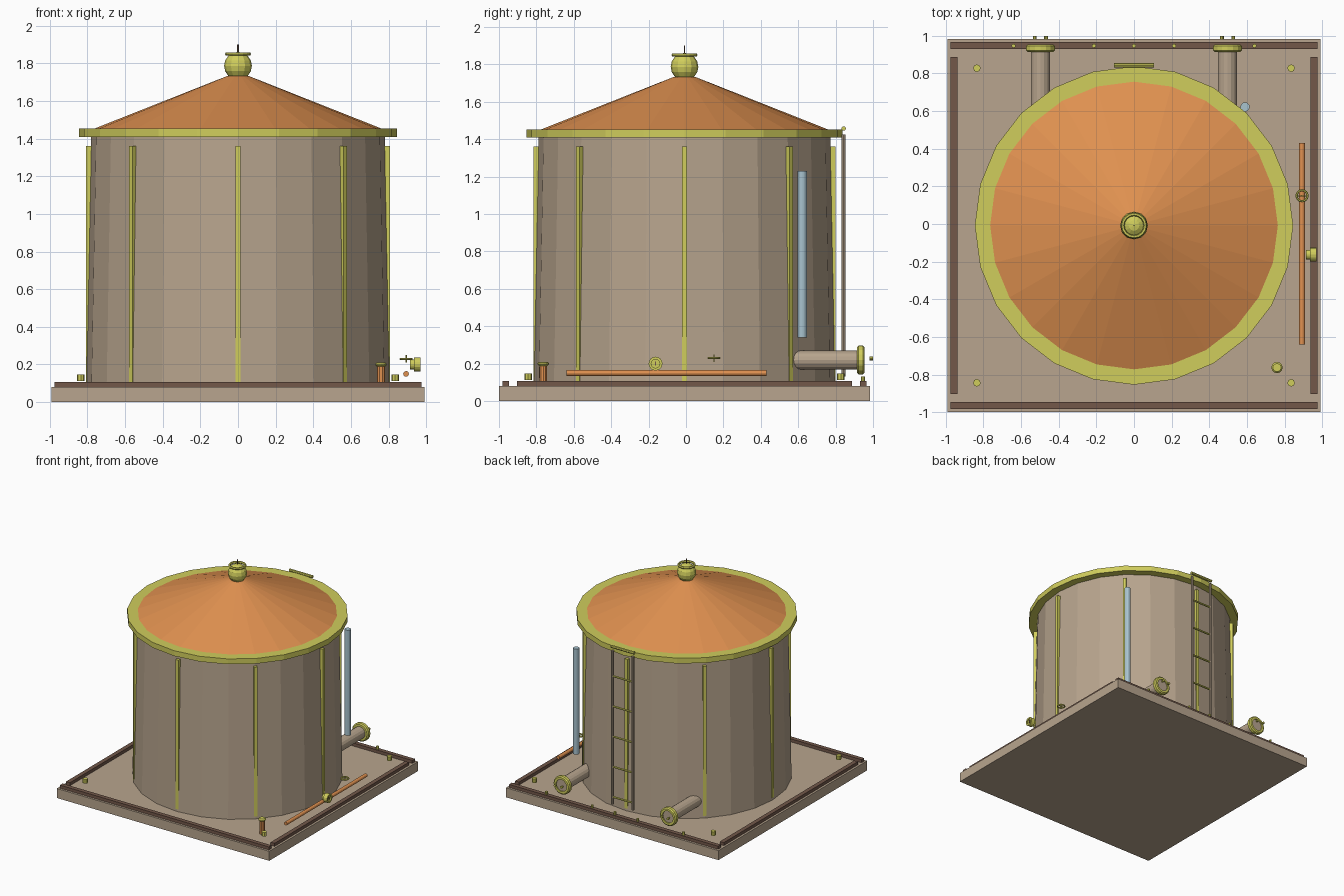
import bpy, bmesh, math
from mathutils import Vector

if "Cube" in bpy.data.objects:
    bpy.data.objects.remove(bpy.data.objects["Cube"])

CY = -0.008  # y of the tank axis and the base centre


def material(name, rgb):
    m = bpy.data.materials.new(name)
    lin = [((c / 255 + 0.055) / 1.055) ** 2.4 for c in rgb]
    m.diffuse_color = (*lin, 1)
    m.use_nodes = True
    m.node_tree.nodes["Principled BSDF"].inputs["Base Color"].default_value = m.diffuse_color
    return m


BEIGE = material("beige", (184, 165, 142))
ORANGE = material("orange", (224, 145, 80))
YELLOW = material("yellow", (208, 205, 92))
BROWN = material("dark brown", (115, 88, 74))
BLUE = material("pale blue", (168, 195, 207))


def finish(name, bm, mat):
    bmesh.ops.recalc_face_normals(bm, faces=bm.faces)
    me = bpy.data.meshes.new(name)
    bm.to_mesh(me)
    bm.free()
    me.materials.append(mat)
    ob = bpy.data.objects.new(name, me)
    bpy.context.collection.objects.link(ob)
    return ob


def box(name, mat, lo, hi, turn=0.0):
    """Box between two corners, optionally turned about the tank axis."""
    bm = bmesh.new()
    bmesh.ops.create_cube(bm, size=1)
    for v in bm.verts:
        v.co = Vector([l + (c + 0.5) * (h - l) for c, l, h in zip(v.co, lo, hi)])
    ob = finish(name, bm, mat)
    if turn is not None and turn != 0.0:
        ob.rotation_euler.z = turn
    return ob


def lathe(name, mat, profile, at, axis=(0, 0, 1), sides=12, closed=False):
    """Spin (radius, height) points round an axis; radius 0 gives a pole."""
    bm = bmesh.new()
    q = Vector((0, 0, 1)).rotation_difference(Vector(axis))
    rings = []
    for r, h in profile:
        n = sides if r > 0 else 1
        rings.append([bm.verts.new(q @ Vector((
            r * math.cos(2 * math.pi * i / sides),
            r * math.sin(2 * math.pi * i / sides), h)) + Vector(at)) for i in range(n)])
    pairs = list(zip(rings, rings[1:]))
    if closed:
        pairs.append((rings[-1], rings[0]))
    for a, b in pairs:
        for i in range(sides):
            j = (i + 1) % sides
            quad = [a[i % len(a)], a[j % len(a)], b[j % len(b)], b[i % len(b)]]
            bm.faces.new(list(dict.fromkeys(quad)))
    return finish(name, bm, mat)


def rod(name, mat, a, b, r, sides=10):
    a, b = Vector(a), Vector(b)
    d = b - a
    return lathe(name, mat, [(0, 0), (r, 0), (r, d.length), (0, d.length)], a, d.normalized(), sides)


def torus(name, mat, at, big, small, axis=(0, 0, 1), sides=16, tube=6):
    prof = [(big + small * math.cos(2 * math.pi * k / tube),
             small * math.sin(2 * math.pi * k / tube)) for k in range(tube)]
    return lathe(name, mat, prof, at, axis, sides, closed=True)


# base slab and its four curbs
box("base_slab", BEIGE, (-0.992, -1.0, 0), (0.992, 0.984, 0.08))
for s, n in ((-1, "front"), (1, "back")):
    y = CY + s * 0.956
    box(n + "_curb", BROWN, (-0.976, y - 0.018, 0.08), (0.976, y + 0.018, 0.106))
for s, n in ((-1, "left"), (1, "right")):
    x = s * 0.956
    box(n + "_curb", BROWN, (x - 0.018, CY - 0.895, 0.08), (x + 0.018, CY + 0.895, 0.106))

# corner bolts and the row of studs on the back curb
for sx in (-1, 1):
    for sy in (-1, 1):
        x, y = sx * 0.835, CY + sy * 0.836
        rod("corner_bolt", YELLOW, (x, y, 0.112), (x, y, 0.146), 0.02, 8)
for x in (-0.64, -0.213, 0, 0.213, 0.64):
    rod("curb_stud", YELLOW, (x, 0.947, 0.1), (x, 0.947, 0.13), 0.011, 8)

# tapered tank body with eight ribs
lathe("tank_body", BEIGE, [(0, 0.08), (0.806, 0.08), (0.78, 1.42), (0, 1.42)], (0, CY, 0), sides=24)
for i in range(8):
    rib = box("tank_rib", YELLOW, (0.777, -0.013, 0.1), (0.807, 0.013, 1.36), i * math.pi / 4)
    rib.location.y = CY

# roof with rim
lathe("roof_rim", YELLOW, [(0, 1.408), (0.846, 1.408), (0.846, 1.453), (0, 1.453)], (0, CY, 0), sides=24)
lathe("roof_cone", ORANGE, [(0, 1.45), (0.772, 1.45), (0.06, 1.732), (0, 1.74)], (0, CY, 0), sides=24)

# finial: ball, top ring and pin
ball = [(0.074 * math.sin(math.pi * k / 8), 1.787 - 0.074 * math.cos(math.pi * k / 8)) for k in range(1, 8)]
lathe("finial_ball", YELLOW, [(0, 1.713)] + ball + [(0, 1.861)], (0, CY, 0), sides=12)
torus("finial_ring", YELLOW, (0, CY, 1.85), 0.06, 0.01, sides=16)
rod("finial_pin", BROWN, (0, CY, 1.84), (0, CY, 1.9), 0.004, 6)

# two outlet pipes at the back with flange rings and bolts
for x in (-0.497, 0.497):
    rod("outlet_pipe", BEIGE, (x, 0.55, 0.219), (x, 0.945, 0.219), 0.051, 16)
    lathe("outlet_flange", YELLOW, [(0.05, 0), (0.068, 0), (0.077, 0.008), (0.077, 0.032),
                                    (0.068, 0.04), (0.05, 0.04)],
          (x, 0.914, 0.219), (0, 1, 0), 16, closed=True)
    for s in (-1, 1):
        rod("flange_bolt", YELLOW, (x + s * 0.03, 0.98, 0.228), (x + s * 0.03, 1.0, 0.228), 0.01, 8)

# ladder at the back
for s in (-1, 1):
    rod("ladder_rail", BEIGE, (s * 0.095, 0.843, 0.13), (s * 0.095, 0.843, 1.425), 0.011, 8)
for k in range(5):
    z = 0.19 + 0.255 * k
    rod("ladder_rung", YELLOW, (-0.095, 0.843, z), (0.095, 0.843, z), 0.008, 8)
rod("ladder_top_bar", YELLOW, (-0.107, 0.843, 1.457), (0.107, 0.843, 1.457), 0.012, 8)

# blue level tube
rod("level_tube", BLUE, (0.59, 0.622, 0.34), (0.59, 0.622, 1.23), 0.025, 12)

# orange side pipe with valve wheel
rod("side_pipe", ORANGE, (0.893, -0.64, 0.15), (0.893, 0.43, 0.15), 0.015, 12)
torus("valve_wheel", YELLOW, (0.893, 0.15, 0.23), 0.029, 0.006)
rod("valve_stem", YELLOW, (0.893, 0.15, 0.21), (0.893, 0.15, 0.25), 0.004, 6)
rod("valve_spoke", YELLOW, (0.866, 0.15, 0.23), (0.92, 0.15, 0.23), 0.003, 6)

# pressure gauge with grooved face and needle
lathe("gauge", YELLOW, [(0, 0), (0.026, 0), (0.026, 0.02), (0.037, 0.02), (0.037, 0.055),
                        (0.023, 0.055), (0.023, 0.045), (0, 0.045)],
      (0.915, -0.163, 0.2), (1, 0, 0), 16)
box("gauge_needle", BROWN, (0.96, -0.166, 0.19), (0.965, -0.16, 0.212))

# short drain post with cap
rod("drain_post", ORANGE, (0.76, -0.763, 0.08), (0.76, -0.763, 0.192), 0.022, 10)
lathe("drain_cap", YELLOW, [(0, 0), (0.022, 0), (0.03, 0.008), (0.03, 0.014), (0.022, 0.022), (0, 0.022)],
      (0.76, -0.763, 0.188), sides=12)
